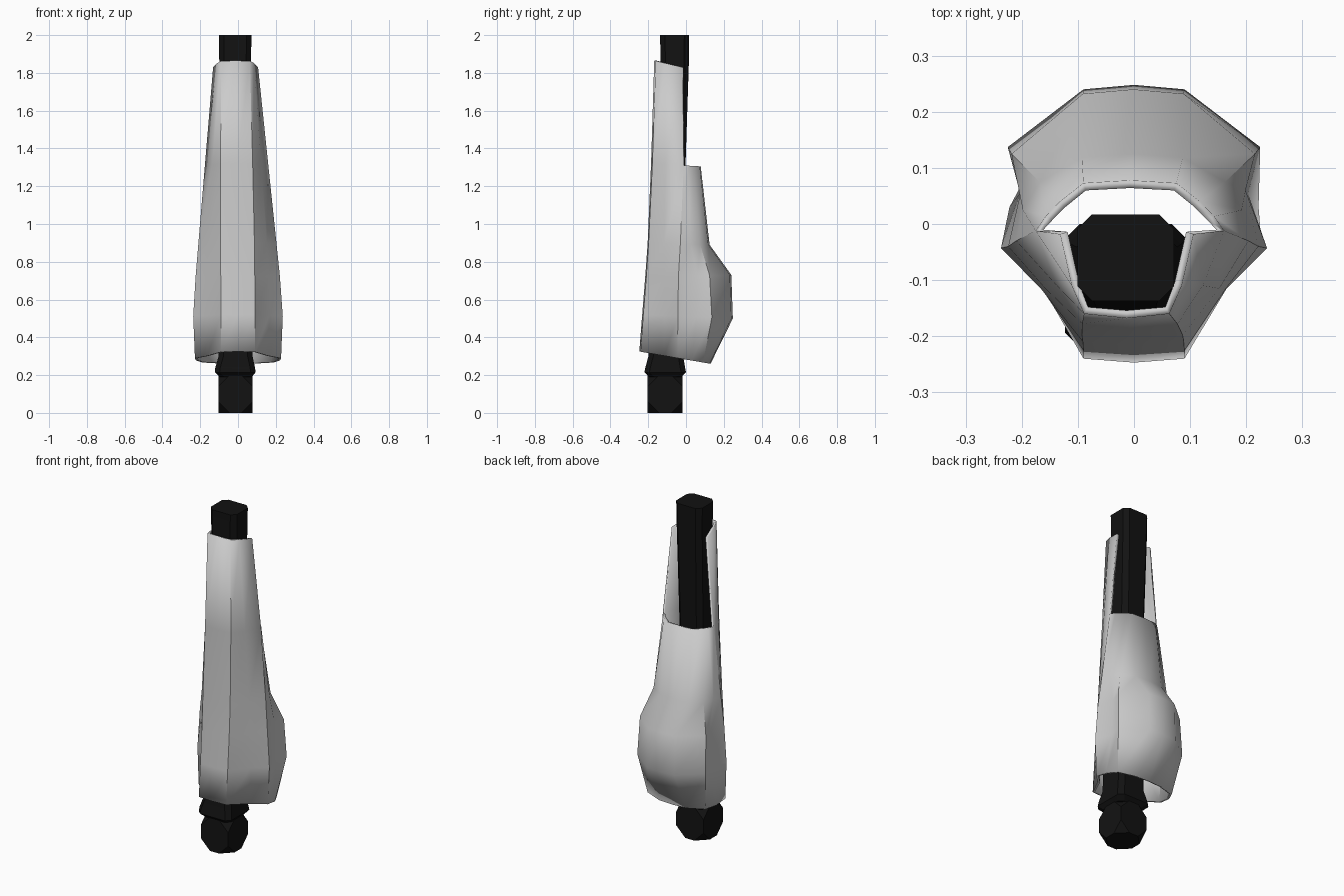
import bpy, bmesh, math

if "Cube" in bpy.data.objects:
    bpy.data.objects.remove(bpy.data.objects["Cube"])


def finish(bm, name, angle, mat=None):
    me = bpy.data.meshes.new(name)
    bm.to_mesh(me)
    bm.free()
    ob = bpy.data.objects.new(name, me)
    bpy.context.collection.objects.link(ob)
    if mat:
        me.materials.append(mat)
    bpy.ops.object.select_all(action='DESELECT')
    bpy.context.view_layer.objects.active = ob
    ob.select_set(True)
    bpy.ops.object.shade_smooth_by_angle(angle=math.radians(angle))
    return ob


black = bpy.data.materials.new("black")
black.diffuse_color = (0.006, 0.006, 0.006, 1)
black.use_nodes = True
black.node_tree.nodes["Principled BSDF"].inputs["Base Color"].default_value = black.diffuse_color

# Shell: half cross-sections from front middle round to back middle
# (front height, back height, [(x, y), ...])
rows = [
    (0.325, 0.26, [(0, -.247), (.09, -.24), (.162, -.115), (.228, -.045),
                   (.222, .03), (.19, .09), (.09, .125), (0, .13)]),
    (0.52, 0.50, [(0, -.232), (.09, -.226), (.165, -.115), (.237, -.043),
                  (.203, .055), (.225, .137), (.09, .24), (0, .248)]),
    (0.72, 0.73, [(0, -.216), (.09, -.21), (.165, -.115), (.223, -.04),
                  (.2, .06), (.217, .125), (.09, .232), (0, .24)]),
    (0.90, 0.89, [(0, -.203), (.09, -.198), (.155, -.115), (.207, -.03),
                  (.195, .025), (.165, .075), (.09, .118), (0, .125)]),
    (1.32, 1.305, [(0, -.185), (.085, -.178), (.13, -.11), (.168, -.012),
                   (.15, .014), (.125, .04), (.083, .073), (0, .078)]),
    (1.865, 1.83, [(0, -.168), (.076, -.16), (.098, -.11), (.119, -.018)]),
]
bm = bmesh.new()
grid = []
for zf, zb, pts in rows:
    y0, y1 = pts[0][1], pts[-1][1]
    ring = {}
    for j, (x, y) in enumerate(pts):
        z = zf + (zb - zf) * (y - y0) / (y1 - y0)
        cx = -0.013 * max(0, z - 0.6) / 1.26
        ring[j] = bm.verts.new((cx + x, y, z))
        if 0 < j < 7:
            ring[14 - j] = bm.verts.new((cx - x, y, z))
    grid.append(ring)
for low, high in zip(grid, grid[1:]):
    for j in range(14):
        k = (j + 1) % 14
        if j in high and k in high:
            bm.faces.new((low[j], low[k], high[k], high[j]))
shell = finish(bm, "outer_shell", 40)
sol = shell.modifiers.new("thickness", 'SOLIDIFY')
sol.thickness = 0.014
sol.offset = -1

# Inner rod with collar: chamfered square sections (z, cx, cy, half x, half y)
bm = bmesh.new()
prev = None
for z, cx, cy, hx, hy in [(.19, -.012, -.11, .085, .085),
                          (.215, -.015, -.11, .108, .11),
                          (.24, -.015, -.11, .105, .105),
                          (.30, -.013, -.107, .09, .092),
                          (1.3, -.014, -.078, .078, .075),
                          (1.85, -.015, -.06, .084, .075),
                          (2.0, -.015, -.06, .086, .077)]:
    c = 0.026
    quad = [(hx, hy - c), (hx - c, hy), (c - hx, hy), (-hx, hy - c),
            (-hx, c - hy), (c - hx, -hy), (hx - c, -hy), (hx, c - hy)]
    ring = [bm.verts.new((cx + x, cy + y, z)) for x, y in quad]
    if prev:
        for j in range(8):
            k = (j + 1) % 8
            bm.faces.new((prev[j], prev[k], ring[k], ring[j]))
    else:
        bm.faces.new(ring[::-1])
    prev = ring
bm.faces.new(prev)
finish(bm, "inner_rod", 20, black)

# Lower joint: cube with its corners cut off
bm = bmesh.new()
bmesh.ops.create_cube(bm, size=1)
for v in bm.verts:
    v.co.x = v.co.x * 0.18 - 0.013
    v.co.y = v.co.y * 0.185 - 0.11
    v.co.z = v.co.z * 0.20 + 0.10
bmesh.ops.bevel(bm, geom=bm.verts[:], offset=0.06, segments=1,
                profile=0.5, affect='VERTICES')
finish(bm, "lower_joint", 20, black)
